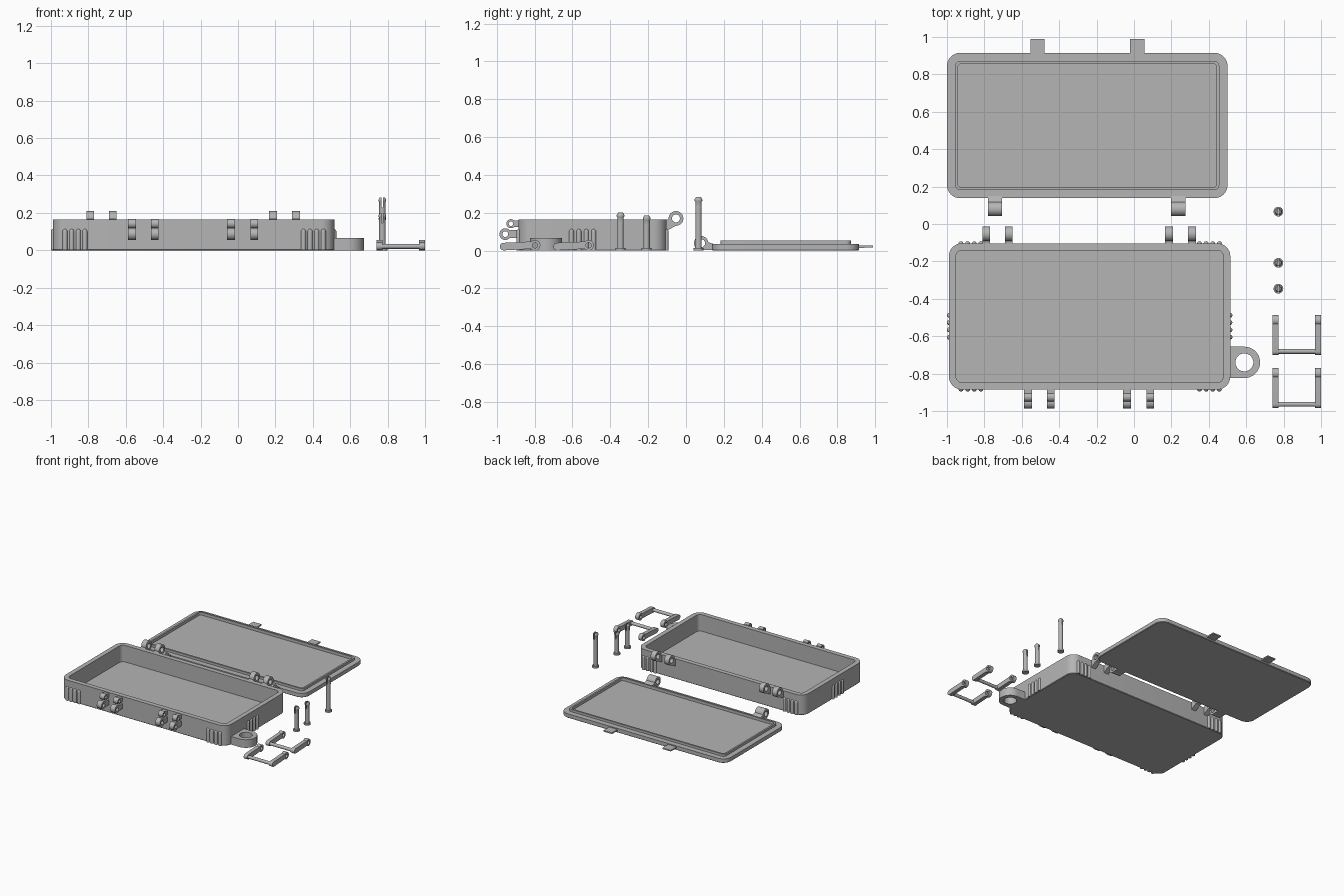
import bpy, bmesh
from math import sin, cos, pi, radians

cube = bpy.data.objects.get("Cube")
if cube:
    bpy.data.objects.remove(cube, do_unlink=True)

grey = bpy.data.materials.new("plain grey")
grey.use_nodes = True
colour = (0.46, 0.46, 0.46, 1)
grey.diffuse_color = colour
grey.node_tree.nodes["Principled BSDF"].inputs["Base Color"].default_value = colour


def loft(name, loops, closed=False):
    """Skin equal-length loops; either cap the ends or close into a ring."""
    bm = bmesh.new()
    rows = [[bm.verts.new(p) for p in loop] for loop in loops]
    n = len(rows[0])
    pairs = list(zip(rows, rows[1:])) + ([(rows[-1], rows[0])] if closed else [])
    for a, b in pairs:
        for i in range(n):
            j = (i + 1) % n
            bm.faces.new((a[i], a[j], b[j], b[i]))
    if not closed:
        bm.faces.new(rows[0][::-1])
        bm.faces.new(rows[-1])
    bmesh.ops.recalc_face_normals(bm, faces=bm.faces)
    for f in bm.faces:
        f.smooth = True
    mesh = bpy.data.meshes.new(name)
    bm.to_mesh(mesh)
    bm.free()
    mesh.set_sharp_from_angle(angle=radians(35))
    mesh.materials.append(grey)
    ob = bpy.data.objects.new(name, mesh)
    bpy.context.scene.collection.objects.link(ob)
    return ob


def rounded_rect(x0, x1, y0, y1, inset, z, radius=0.07, steps=8):
    r = max(radius - inset, 0.02)
    x0, x1, y0, y1 = x0 + inset + r, x1 - inset - r, y0 + inset + r, y1 - inset - r
    pts = []
    for k, (cx, cy) in enumerate([(x1, y1), (x0, y1), (x0, y0), (x1, y0)]):
        for i in range(steps + 1):
            a = (k + i / steps) * pi / 2
            pts.append((cx + r * cos(a), cy + r * sin(a), z))
    return pts


def tray(name, bounds, profile):
    return loft(name, [rounded_rect(*bounds, inset, z) for inset, z in profile])


def disc_x(x, y, z, r, n=32):
    return [(x, y + r * cos(2 * pi * i / n), z + r * sin(2 * pi * i / n)) for i in range(n)]


def disc_z(x, y, z, r, n=24):
    return [(x + r * cos(2 * pi * i / n), y + r * sin(2 * pi * i / n), z) for i in range(n)]


def knuckle(name, x0, x1, y, z, r, hole):
    loft(name, [disc_x(x0, y, z, r), disc_x(x1, y, z, r),
                disc_x(x1, y, z, hole), disc_x(x0, y, z, hole)], closed=True)


def web(name, x0, x1, outline):
    loft(name, [[(x, y, z) for y, z in outline] for x in (x0, x1)])


def on_ring(y, z, r, degrees):
    a = radians(degrees)
    return (y + 0.94 * r * cos(a), z + 0.94 * r * sin(a))


# Open box and lid
tray("box", (-0.99, 0.515, -0.885, -0.103),
     [(0.004, 0), (0, 0.004), (0, 0.165), (0.038, 0.165), (0.038, 0.03)])
tray("lid", (-1.0, 0.5, 0.138, 0.915),
     [(0.004, 0), (0, 0.004), (0, 0.034), (0.044, 0.034),
      (0.044, 0.053), (0.058, 0.053), (0.058, 0.03)])

# Hinge lugs on the back of the box
for x in (-0.79, -0.67, 0.187, 0.31):
    y, z, r = -0.053, 0.17, 0.039
    knuckle("box_hinge_knuckle", x - 0.021, x + 0.021, y, z, r, 0.021)
    web("box_hinge_web", x - 0.021, x + 0.021,
        [(-0.11, 0.1), (-0.11, 0.163), on_ring(y, z, r, 185), on_ring(y, z, r, 275)])

# Double latch lugs on the front of the box
for x in (-0.567, -0.445, -0.038, 0.087):
    for y, z, r, hole, low, high in ((-0.955, 0.087, 0.031, 0.015, 0.066, 0.108),
                                     (-0.925, 0.142, 0.024, 0.012, 0.125, 0.16)):
        knuckle("latch_knuckle", x - 0.021, x + 0.021, y, z, r, hole)
        web("latch_web", x - 0.021, x + 0.021,
            [(-0.87, low), (-0.87, high), on_ring(y, z, r, 45), on_ring(y, z, r, -45)])

# Lid hinge knuckles and thin opening tabs
for x in (-0.743, 0.237):
    y, z, r = 0.08, 0.039, 0.038
    knuckle("lid_hinge_knuckle", x - 0.038, x + 0.038, y, z, r, 0.021)
    web("lid_hinge_web", x - 0.038, x + 0.038,
        [(0.15, 0.002), (0.15, 0.034), on_ring(y, z, r, 10), on_ring(y, z, r, -85)])
for x in (-0.516, 0.017):
    web("lid_tab", x - 0.038, x + 0.038,
        [(0.9, 0.014), (0.9, 0.026), (0.988, 0.026), (0.988, 0.016)])


# Vertical grip ribs with rounded tops
def rib(x, y):
    r = 0.013
    loops = [disc_z(x, y, 0.001, r, 16)]
    for i in range(5):
        a = radians(i * 20)
        loops.append(disc_z(x, y, 0.1 + 0.014 * sin(a), r * cos(a), 16))
    loft("grip_rib", loops)


for i in range(4):
    for start in (-0.925, 0.35):
        for y in (-0.883, -0.105):
            rib(start + i * 0.0355, y)
    for x in (-0.988, 0.513):
        rib(x, -0.488 - i * 0.039)

# Lanyard ring: round outside, square where it meets the box
N, R, HOLE = 48, 0.084, 0.048


def ring_loop(z, outer):
    pts = []
    for i in range(N):
        c, s = cos(2 * pi * i / N), sin(2 * pi * i / N)
        k = HOLE if not outer else R if c >= 0 else R / max(abs(c), abs(s))
        pts.append((0.59 + k * c, -0.74 + k * s, z))
    return pts


loft("lanyard_ring", [ring_loop(0, True), ring_loop(0.066, True),
                      ring_loop(0.066, False), ring_loop(0, False)], closed=True)


# Snap pins: head, shaft and two split prongs with a barb
def prong(x, y, z, r, side):
    gap = 0.004
    return [(x + side * (gap + (r - gap) * cos(a)), y + r * sin(a), z)
            for a in (radians(-90 + 15 * i) for i in range(13))]


for y, h in ((0.066, 0.283), (-0.208, 0.185), (-0.346, 0.2)):
    x, base = 0.772, h - 0.055
    loft("pin", [disc_z(x, y, 0, 0.026), disc_z(x, y, 0.014, 0.026),
                 disc_z(x, y, 0.014, 0.017), disc_z(x, y, base, 0.017)])
    for side in (-1, 1):
        loft("pin_prong", [prong(x, y, z, r, side) for z, r in
                           ((base - 0.002, 0.017), (h - 0.025, 0.017),
                            (h - 0.02, 0.02), (h - 0.012, 0.02), (h, 0.013))])

# U-shaped latch frames: two arms with eyes, joined by a rod
for y in (-0.515, -0.798):
    z, r, end, ez = 0.028, 0.028, y - 0.166, 0.021
    for x0, x1 in ((0.74, 0.772), (0.967, 0.999)):
        knuckle("frame_eye", x0, x1, y, z, r, 0.014)
        tip = [(end + 0.02 * cos(a), ez + 0.02 * sin(a))
               for a in (radians(90 + 20 * i) for i in range(10))]
        web("frame_arm", x0, x1,
            tip + [on_ring(y, z, r, 225), on_ring(y, z, r, 130)])
    loft("frame_rod", [disc_x(0.76, end, ez, 0.013, 20), disc_x(0.98, end, ez, 0.013, 20)])
